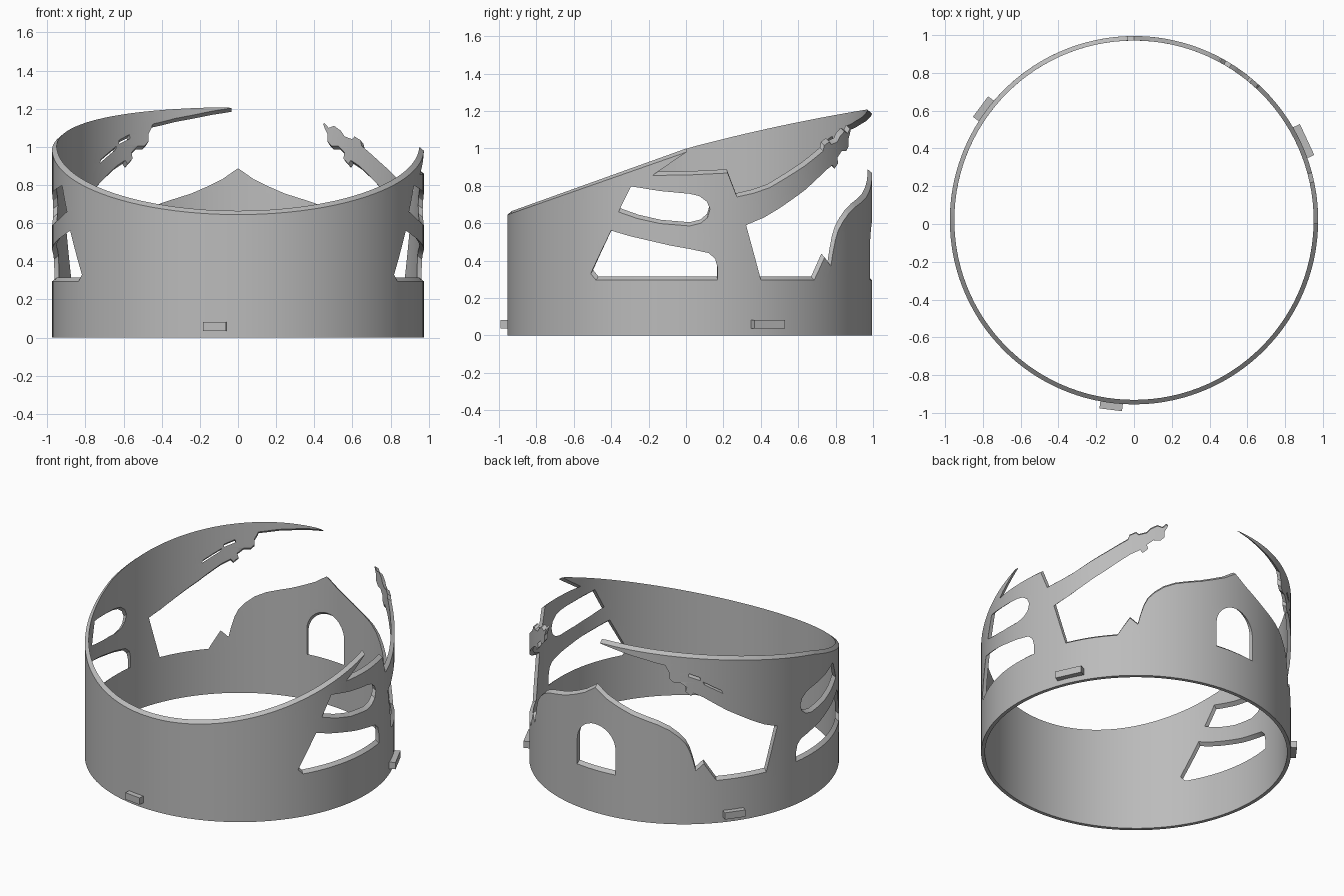
import bpy, bmesh
from math import sin, cos, pi, radians
from mathutils import Vector, Matrix
from mathutils.geometry import tessellate_polygon

if "Cube" in bpy.data.objects:
    bpy.data.objects.remove(bpy.data.objects["Cube"])

R, WALL, CY, SLANT = 0.975, 0.024, 0.02, 0.02

grey = bpy.data.materials.new("plain_grey")
grey.use_nodes = True
grey.diffuse_color = (0.5, 0.5, 0.5, 1)
grey.node_tree.nodes["Principled BSDF"].inputs["Base Color"].default_value = (0.5, 0.5, 0.5, 1)


def finish(bm, name):
    bmesh.ops.recalc_face_normals(bm, faces=bm.faces)
    mesh = bpy.data.meshes.new(name)
    bm.to_mesh(mesh)
    bm.free()
    mesh.materials.append(grey)
    obj = bpy.data.objects.new(name, mesh)
    bpy.context.collection.objects.link(obj)
    return obj


def mirrored(points):
    return [(-a, z) for a, z in reversed(points)]


def rim(a):
    """Sloping top edge; a is degrees round from the back, positive toward +x."""
    y = CY + R * cos(radians(a))
    return (a, 0.979 + (0.35 * y if y < 0 else 0.26 * y - 0.05 * y * y))


# Lower edge of the arm, side opening and rear wall up to its central peak
side = [(28, 1.1), (28.5, 1.08), (29.5, 1.05), (29.5, 1.01), (31, 0.985), (33.5, 0.985),
        (36, 0.95), (35.5, 0.92), (37.5, 0.89), (38.5, 0.91), (42, 0.88), (51, 0.775),
        (60.5, 0.68), (66, 0.63), (72, 0.59), (67, 0.295), (47, 0.295), (42.3, 0.417),
        (39.3, 0.37), (38.3, 0.44), (37, 0.51), (35.5, 0.56), (33, 0.605), (29.5, 0.65),
        (25, 0.685), (20, 0.71), (15, 0.735), (10, 0.77), (5, 0.81), (2, 0.845), (0, 0.868)]

# Notch behind the rim tip, then upper edge of the free arm and its head
notch_and_arm = [(101.8, 0.855), (90, 0.858), (78, 0.868), (75, 0.74), (69.5, 0.76),
                 (64, 0.79), (51, 0.905), (43, 0.985), (42.5, 1.015), (40, 1.035),
                 (39, 1.02), (36, 1.035), (34.5, 1.065), (32, 1.09), (30, 1.08), (28.5, 1.105)]

# Lower edge of the long blade
blade_edge = [(-24.5, 1.112), (-20, 1.13), (-15, 1.145), (-8, 1.168), (-2, 1.184)]

outline = [(-180, 0), (180, 0)]
outline += [rim(a) for a in range(180, 91, -4)] + [rim(91)]
outline += notch_and_arm + side + mirrored(side)[1:] + blade_edge
outline += [rim(a) for a in range(-4, -181, -4)]

upper_window = [(113, 0.66), (108.8, 0.797), (99.4, 0.772), (90, 0.757), (87, 0.745),
                (84.6, 0.715), (83.6, 0.675), (84.4, 0.63), (86.5, 0.6), (90, 0.585),
                (99.4, 0.598), (106.7, 0.625)]
lower_window = [(115.5, 0.56), (122.9, 0.33), (120.9, 0.295), (81.2, 0.295), (81.2, 0.36),
                (82, 0.41), (84, 0.44), (90, 0.462), (96, 0.48), (102.4, 0.505), (109, 0.53)]

# Round-headed doorway in the rear wall
doorway = [(-8.7, 0.295), (8.7, 0.295)]
doorway += [(8.7 * cos(pi * i / 16), 0.465 + 0.15 * sin(pi * i / 16)) for i in range(17)]

# Narrow slits between arm and blade
slits = [[(-49.5, 0.895), (-42.5, 0.965), (-42, 0.985), (-49, 0.915)],
         [(-41, 0.995), (-36.5, 1.025), (-36.8, 1.045), (-41, 1.015)]]

windows = [upper_window, lower_window]
holes = windows + [mirrored(w) for w in windows] + [doorway] + slits

# Fill the unrolled wall and slice it into upright strips
loops = [[Vector((radians(a), z, 0)) for a, z in loop] for loop in [outline] + holes]
bm = bmesh.new()
flat = [bm.verts.new(p) for loop in loops for p in loop]
for tri in tessellate_polygon(loops):
    if len(set(tri)) == 3:
        bm.faces.new([flat[i] for i in tri])
bmesh.ops.recalc_face_normals(bm, faces=bm.faces)
for a in range(-177, 180, 3):
    bmesh.ops.bisect_plane(bm, geom=bm.verts[:] + bm.edges[:] + bm.faces[:], dist=1e-5,
                           plane_co=(radians(a), 0, 0), plane_no=(1, 0, 0))

# Roll it into a ring and join the front seam
for v in bm.verts:
    a, z = v.co.x, v.co.y
    v.co = (R * sin(a), CY + R * cos(a), z)
bmesh.ops.remove_doubles(bm, verts=bm.verts, dist=1e-4)

# Inner skin, with cut edges rising inward
k = 1 - WALL / R
rims = [e.link_loops[0] for e in bm.edges if e.is_boundary]
rims = [(l.vert, l.link_loop_next.vert) for l in rims]
inner = {}
for v in bm.verts[:]:
    lift = SLANT if v.co.z > 0.01 else 0
    inner[v] = bm.verts.new((v.co.x * k, CY + (v.co.y - CY) * k, v.co.z + lift))
for f in bm.faces[:]:
    bm.faces.new([inner[v] for v in reversed(f.verts)])
for v, w in rims:
    bm.faces.new((w, v, inner[v], inner[w]))
ring = finish(bm, "ring_wall")

bpy.ops.object.select_all(action="DESELECT")
ring.select_set(True)
bpy.context.view_layer.objects.active = ring
bpy.ops.object.shade_smooth_by_angle(angle=radians(30))

# Three small mounting tabs round the foot
for name, a, length in (("front_tab", -173, 0.12), ("left_tab", 65, 0.18), ("right_tab", -53.5, 0.135)):
    bm = bmesh.new()
    bmesh.ops.create_cube(bm, size=1)
    place = (Matrix.Translation((0, CY, 0.059)) @ Matrix.Rotation(-radians(a), 4, "Z")
             @ Matrix.Translation((0, 0.985, 0)) @ Matrix.Diagonal((length, 0.052, 0.047, 1)))
    bmesh.ops.transform(bm, matrix=place, verts=bm.verts)
    finish(bm, name)
